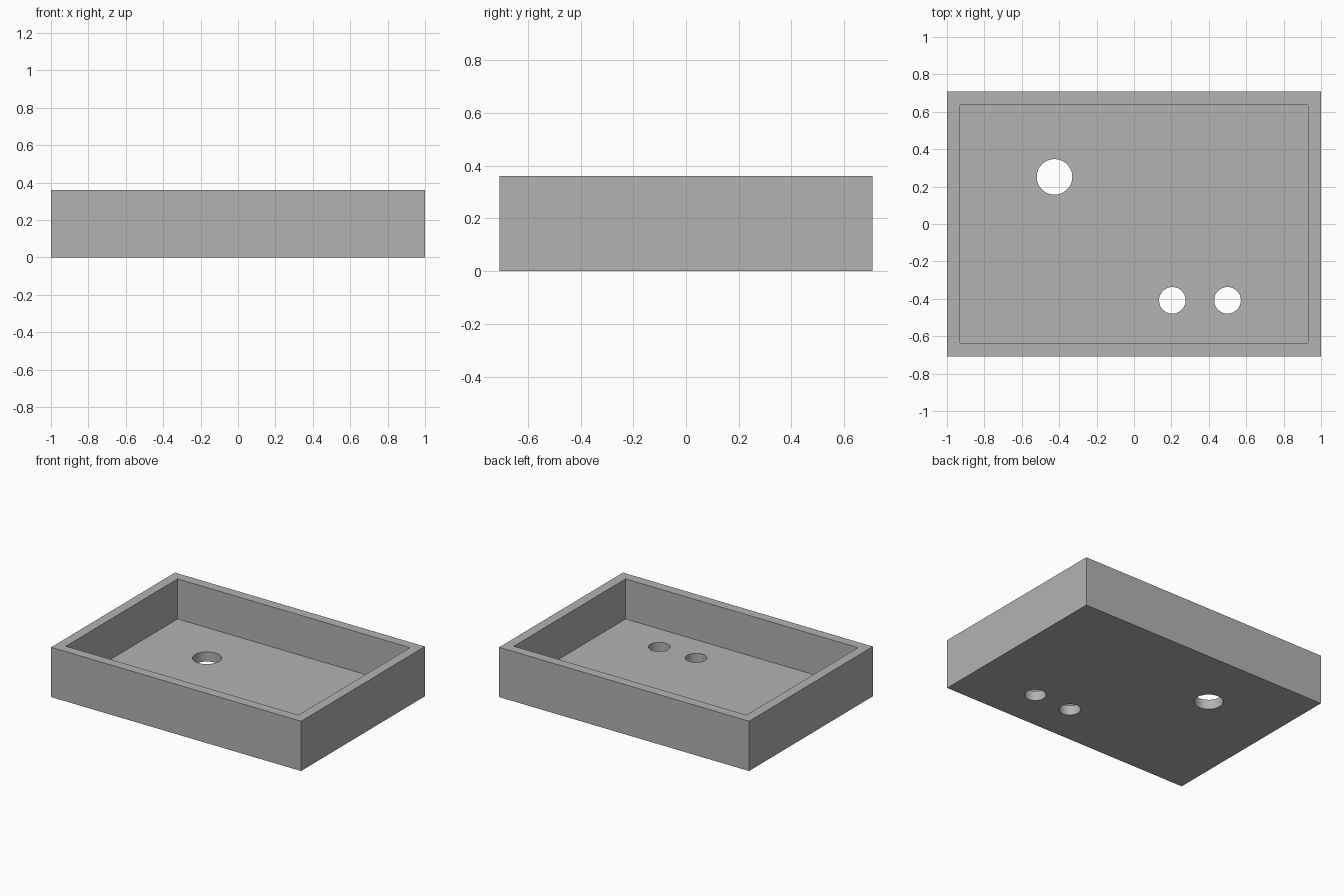
import bpy

default = bpy.data.objects.get("Cube")
if default:
    bpy.data.objects.remove(default, do_unlink=True)

LENGTH, DEPTH, HEIGHT, WALL = 2.0, 1.415, 0.36, 0.07

grey = bpy.data.materials.new("plain grey")
grey.use_nodes = True
colour = (0.45, 0.45, 0.45, 1)
grey.diffuse_color = colour
for node in grey.node_tree.nodes:
    if node.type == "BSDF_PRINCIPLED":
        node.inputs["Base Color"].default_value = colour


def box(name, size, z):
    """Box centred on the vertical axis with its underside at z."""
    bpy.ops.mesh.primitive_cube_add(size=1, location=(0, 0, z + size[2] / 2))
    obj = bpy.context.object
    obj.name = name
    obj.scale = size
    bpy.ops.object.transform_apply(location=True, rotation=False, scale=True)
    obj.data.materials.append(grey)
    return obj


def hole(name, x, y, radius):
    """Cylinder that passes right through the floor."""
    bpy.ops.mesh.primitive_cylinder_add(vertices=64, radius=radius, depth=4 * WALL, location=(x, y, 0))
    obj = bpy.context.object
    obj.name = name
    obj.data.materials.append(grey)
    return obj


# Open tray
tray = box("tray", (LENGTH, DEPTH, HEIGHT), 0)

# Inner cavity and floor holes
cutters = [
    box("cavity_cutter", (LENGTH - 2 * WALL, DEPTH - 2 * WALL, HEIGHT), WALL),
    hole("large_hole_cutter", -0.425, 0.252, 0.095),
    hole("small_hole_cutter_a", 0.205, -0.408, 0.071),
    hole("small_hole_cutter_b", 0.5, -0.408, 0.071),
]

bpy.ops.object.select_all(action="DESELECT")
tray.select_set(True)
bpy.context.view_layer.objects.active = tray
for cutter in cutters:
    cutter.hide_render = True
    cut = tray.modifiers.new(cutter.name, "BOOLEAN")
    cut.operation = "DIFFERENCE"
    cut.solver = "EXACT"
    cut.object = cutter
    bpy.ops.object.modifier_apply(modifier=cut.name)
for cutter in cutters:
    bpy.data.objects.remove(cutter, do_unlink=True)

# Round hole walls, crisp edges elsewhere
bpy.ops.object.shade_smooth_by_angle()
